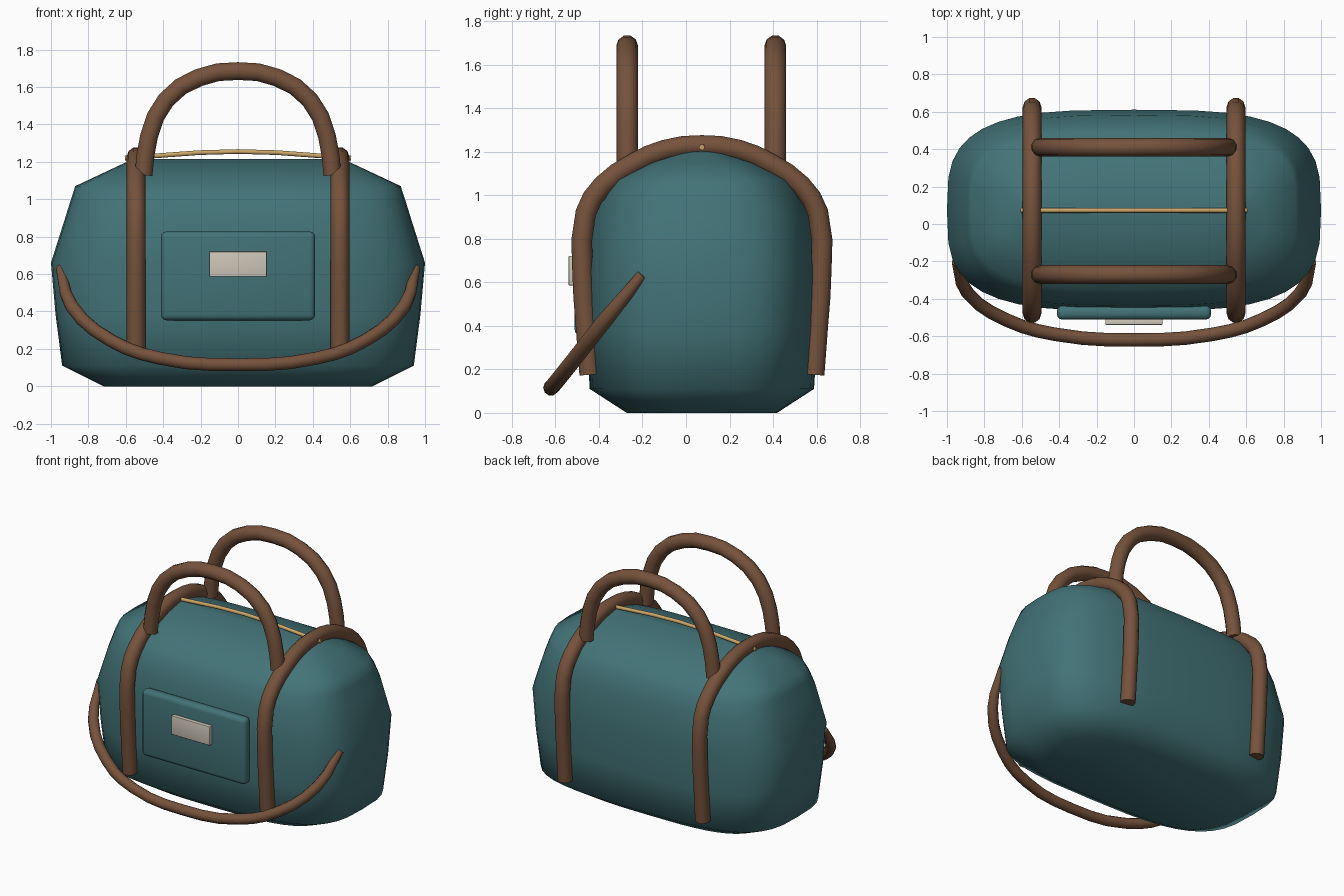
import bpy, bmesh, math

if "Cube" in bpy.data.objects:
    bpy.data.objects.remove(bpy.data.objects["Cube"])

CY = 0.073  # depth centre of the bag body


def material(name, rgb):
    m = bpy.data.materials.new(name)
    m.diffuse_color = (*rgb, 1)
    m.use_nodes = True
    m.node_tree.nodes["Principled BSDF"].inputs["Base Color"].default_value = m.diffuse_color
    return m


teal = material("teal_fabric", (0.055, 0.17, 0.185))
brown = material("brown_leather", (0.18, 0.085, 0.045))
brass = material("brass", (0.60, 0.38, 0.14))
cream = material("cream", (0.62, 0.57, 0.48))


def finish(obj, mat, angle=60):
    obj.data.materials.append(mat)
    bpy.ops.object.select_all(action='DESELECT')
    obj.select_set(True)
    bpy.context.view_layer.objects.active = obj
    if obj.type == 'CURVE':
        bpy.ops.object.convert(target='MESH')
    bpy.ops.object.shade_smooth_by_angle(angle=math.radians(angle))
    return bpy.context.object


def tube(name, pts, radius, mat, res=3):
    cu = bpy.data.curves.new(name, 'CURVE')
    cu.dimensions = '3D'
    cu.bevel_depth = radius
    cu.bevel_resolution = 3
    cu.resolution_u = res
    cu.use_fill_caps = True
    sp = cu.splines.new('BEZIER')
    sp.bezier_points.add(len(pts) - 1)
    for bp, p in zip(sp.bezier_points, pts):
        bp.co = p[:3]
        bp.radius = p[3] if len(p) > 3 else 1
        bp.handle_left_type = bp.handle_right_type = 'AUTO'
    obj = bpy.data.objects.new(name, cu)
    bpy.context.collection.objects.link(obj)
    return finish(obj, mat)


def box(name, size, loc, bevel, mat):
    bm = bmesh.new()
    bmesh.ops.create_cube(bm, size=1)
    bmesh.ops.scale(bm, vec=size, verts=bm.verts)
    bmesh.ops.bevel(bm, geom=bm.edges[:], offset=bevel, segments=3,
                    affect='EDGES', profile=0.5)
    me = bpy.data.meshes.new(name)
    bm.to_mesh(me)
    bm.free()
    obj = bpy.data.objects.new(name, me)
    obj.location = loc
    bpy.context.collection.objects.link(obj)
    return finish(obj, mat, 30)


# Bag body: rounded plan outlines lofted upwards (z, half width, half depth)
levels = [(0, 0.72, 0.345), (0.11, 0.94, 0.515), (0.38, 0.975, 0.532),
          (0.66, 1.0, 0.538), (0.90, 0.924, 0.51), (1.0, 0.893, 0.47),
          (1.07, 0.87, 0.42), (1.15, 0.70, 0.28), (1.19, 0.615, 0.16),
          (1.215, 0.555, 0.02)]
N, POWER = 40, 2 / 3.3
bm = bmesh.new()
rings = []
for z, a, b in levels:
    ring = []
    for i in range(N):
        t = math.tau * i / N
        c, s = math.cos(t), math.sin(t)
        ring.append(bm.verts.new((math.copysign(abs(c) ** POWER, c) * a,
                                  CY + math.copysign(abs(s) ** POWER, s) * b, z)))
    rings.append(ring)
for lo, hi in zip(rings, rings[1:]):
    for i in range(N):
        j = (i + 1) % N
        bm.faces.new((lo[i], lo[j], hi[j], hi[i]))
bm.faces.new(rings[0][::-1])
bm.faces.new(rings[-1])
mesh = bpy.data.meshes.new("bag_body")
bm.to_mesh(mesh)
bm.free()
body = bpy.data.objects.new("bag_body", mesh)
bpy.context.collection.objects.link(body)
finish(body, teal, 80)

# Straps wrapped over the body (offset from depth centre, z)
half = [(-0.515, 0.175), (-0.532, 0.40), (-0.548, 0.66), (-0.533, 0.92),
        (-0.455, 1.045), (-0.313, 1.145), (-0.17, 1.207), (0, 1.228)]
wrap = half + [(-y, z) for y, z in half[-2::-1]]
for side, x in (("left", -0.545), ("right", 0.545)):
    tube(f"wrap_strap_{side}", [(x, CY + y, z) for y, z in wrap], 0.05, brown, 2)

# Carry handles
arch = [(0.505, 1.13), (0.475, 1.34), (0.385, 1.53), (0.21, 1.65)]
arch = [(-x, z) for x, z in arch] + [(0, 1.685)] + arch[::-1]
for side, y in (("front", -0.27), ("back", 0.41)):
    tube(f"handle_{side}", [(x, y, z) for x, z in arch], 0.05, brown, 2)

# Hanging shoulder strap
hang = [(0.95, -0.20, 0.635, 0.7), (0.89, -0.368, 0.43), (0.68, -0.514, 0.245),
        (0.42, -0.59, 0.15)]
tube("shoulder_strap", [(-p[0], *p[1:]) for p in hang] + [(0, -0.62, 0.115)] + hang[::-1],
     0.036, brown)

# Zip along the top
tube("zip", [(-0.605, CY, 1.22), (0, CY, 1.255), (0.605, CY, 1.22)], 0.013, brass)

# Front pocket and its blank label
box("front_pocket", (0.825, 0.075, 0.475), (0, -0.474, 0.59), 0.03, teal)
box("pocket_label", (0.305, 0.03, 0.135), (0, -0.524, 0.653), 0.004, cream)
